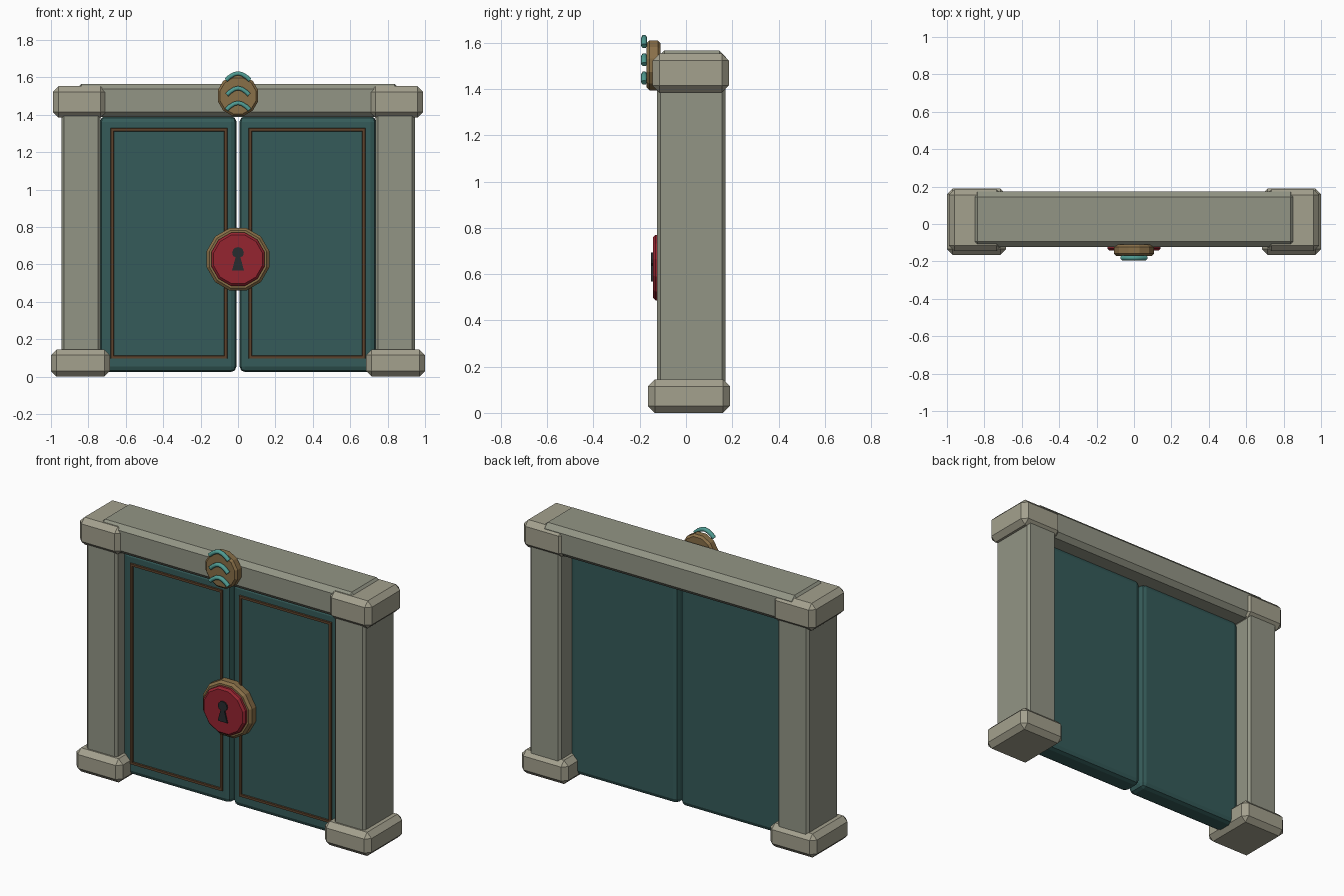
import bpy, bmesh
from math import pi, sin, cos

if "Cube" in bpy.data.objects:
    bpy.data.objects.remove(bpy.data.objects["Cube"])


def material(name, rgb):
    m = bpy.data.materials.new(name)
    m.diffuse_color = (*rgb, 1)
    m.use_nodes = True
    m.node_tree.nodes["Principled BSDF"].inputs["Base Color"].default_value = m.diffuse_color
    return m


STONE = material("stone", (0.29, 0.30, 0.235))
PALE = material("pale_stone", (0.37, 0.355, 0.27))
TEAL = material("dark_teal", (0.035, 0.105, 0.10))
BROWN = material("brown_trim", (0.11, 0.055, 0.025))
BRONZE = material("bronze", (0.25, 0.16, 0.065))
RED = material("red", (0.30, 0.018, 0.03))
DARK = material("dark_iron", (0.02, 0.025, 0.028))
MINT = material("light_teal", (0.08, 0.33, 0.29))


def finish(name, bm, mat, bevel=0, segments=1):
    bmesh.ops.recalc_face_normals(bm, faces=bm.faces)
    if bevel:
        sharp = [e for e in bm.edges if e.calc_face_angle(0) > 0.9]
        bmesh.ops.bevel(bm, geom=sharp, offset=bevel, segments=segments,
                        profile=0.5, affect='EDGES', clamp_overlap=True)
    me = bpy.data.meshes.new(name)
    bm.to_mesh(me)
    bm.free()
    me.materials.append(mat)
    ob = bpy.data.objects.new(name, me)
    bpy.context.collection.objects.link(ob)
    return ob


def box(name, x, y, z, mat, bevel, segments=1):
    """Box from (min, max) ranges with chamfered edges."""
    bm = bmesh.new()
    bmesh.ops.create_cube(bm, size=1)
    for v in bm.verts:
        v.co = [(r[0] + r[1]) / 2 + c * (r[1] - r[0]) for r, c in zip((x, y, z), v.co)]
    return finish(name, bm, mat, bevel, segments)


def prism(name, outline, y, mat, bevel=0):
    """Extrude an (x, z) outline along y."""
    bm = bmesh.new()
    face = bm.faces.new([bm.verts.new((px, y[0], pz)) for px, pz in outline])
    new = bmesh.ops.extrude_face_region(bm, geom=[face])["geom"]
    bmesh.ops.translate(bm, vec=(0, y[1] - y[0], 0),
                        verts=[g for g in new if isinstance(g, bmesh.types.BMVert)])
    return finish(name, bm, mat, bevel)


def disc(name, z, r, y, mat, bevel, n=12):
    ring = [(r * sin(2 * pi * (i + .5) / n), z + r * cos(2 * pi * (i + .5) / n)) for i in range(n)]
    return prism(name, ring, y, mat, bevel)


def span(side, a, b):
    return tuple(sorted((side * a, side * b)))


for side, tag in ((-1, "left"), (1, "right")):
    # Stone pillar with base and cap
    box(tag + "_pillar", span(side, 0.735, 0.945), (-0.125, 0.17), (0.10, 1.45), STONE, 0.014)
    box(tag + "_base", span(side, 0.685, 1.0), (-0.165, 0.19), (0, 0.145), PALE, 0.03)
    box(tag + "_cap", span(side, 0.705, 0.99), (-0.145, 0.185), (1.385, 1.553), PALE, 0.03)
    # Door leaf
    box(tag + "_door", span(side, 0.008, 0.738), (-0.065, 0.07), (0.025, 1.393), TEAL, 0.03, 2)
    # Thin trim frame on the leaf, swept with mitred corners
    bm = bmesh.new()
    loops = []
    for inset, y in ((0, -0.06), (0.003, -0.073), (0.017, -0.073), (0.02, -0.06)):
        x0, x1, z0, z1 = 0.055 + inset, 0.683 - inset, 0.095 + inset, 1.33 - inset
        loops.append([bm.verts.new((side * px, y, pz))
                      for px, pz in ((x0, z0), (x1, z0), (x1, z1), (x0, z1))])
    for k in range(4):
        a, b = loops[k], loops[(k + 1) % 4]
        for i in range(4):
            j = (i + 1) % 4
            bm.faces.new((a[i], a[j], b[j], b[i]))
    finish(tag + "_door_trim", bm, BROWN)

# Lintel
box("lintel", (-0.865, 0.865), (-0.122, 0.173), (1.388, 1.566), STONE, 0.028)

# Lock: bronze rim, red plate, keyhole
disc("lock_rim", 0.628, 0.173, (-0.05, -0.116), BRONZE, 0.014)
disc("lock_plate", 0.628, 0.147, (-0.08, -0.143), RED, 0.012)
hole = [(0.032, 0.568), (0.013, 0.638)]
hole += [(0.031 * cos(t * pi / 6), 0.662 + 0.031 * sin(t * pi / 6)) for t in range(-1, 8)]
hole += [(-0.013, 0.638), (-0.032, 0.568)]
prism("keyhole", hole, (-0.13, -0.151), DARK)

# Crest disc with three arched ribs
disc("crest_disc", 1.502, 0.112, (-0.11, -0.170), BRONZE, 0.012)
for i, (zc, w) in enumerate(((1.606, 1.0), (1.527, 0.93), (1.448, 0.96))):
    cu = bpy.data.curves.new("crest_rib_%d" % (i + 1), 'CURVE')
    cu.dimensions = '3D'
    cu.bevel_depth = 0.013
    cu.bevel_resolution = 1
    cu.use_fill_caps = True
    sp = cu.splines.new('POLY')
    pts = [(-0.064, -0.020), (-0.045, -0.003), (-0.022, 0.011), (0, 0.016),
           (0.022, 0.011), (0.045, -0.003), (0.064, -0.020)]
    sp.points.add(len(pts) - 1)
    for p, (px, pz) in zip(sp.points, pts):
        p.co = (px * w, -0.181, zc + pz, 1)
    cu.materials.append(MINT)
    bpy.context.collection.objects.link(bpy.data.objects.new(cu.name, cu))
